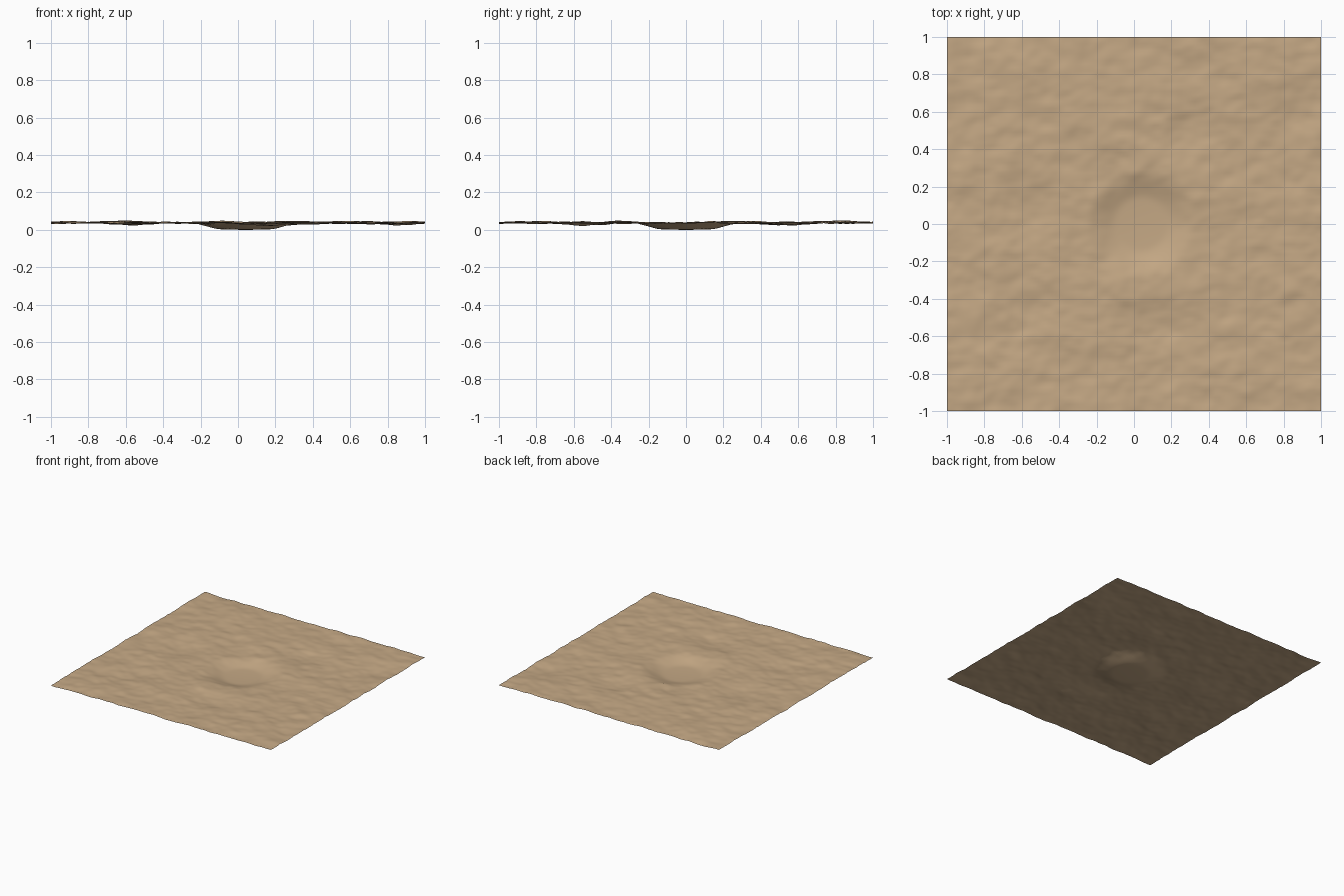
import bpy, bmesh, math
from mathutils import Vector, noise

if "Cube" in bpy.data.objects:
    bpy.data.objects.remove(bpy.data.objects["Cube"])

N = 110                       # grid resolution
CX, CY = 0.04, 0.0            # crater centre

# broad hollows and swells: x, y, radius, height
SWELLS = [(0.30, 0.53, .13, -.014), (0.10, -0.55, .13, -.014),
          (-0.55, 0.12, .13, -.012), (0.84, 0.58, .13, -.012),
          (-0.60, -0.50, .14, -.010), (0.62, 0.42, .12, -.008),
          (0.12, 0.68, .13, .008), (-0.06, -0.40, .11, .007),
          (-0.66, 0.30, .14, .007), (0.68, 0.76, .14, .008),
          (0.28, 0.25, .14, .008), (-0.60, 0.80, .18, .008),
          (0.60, -0.80, .18, .007), (0.42, -0.35, .14, .005)]


def smooth(a, b, t):
    t = max(0.0, min(1.0, (t - a) / (b - a)))
    return t * t * (3 - 2 * t)


def height(x, y):
    # rolling ground with fine ripples stretched along x
    broad = sum(h * math.exp(-((x - a)**2 + (y - b)**2) / (2 * (r * .7)**2))
                for a, b, r, h in SWELLS)
    mid = 0.006 * noise.noise(Vector((x * 4.0, y * 4.5, 3.1)))
    fine = (0.0065 * noise.noise(Vector((x * 8, y * 11, 7.7)))
            + 0.0035 * noise.noise(Vector((x * 17, y * 24, 1.3))))
    ground = 0.039 + broad + mid + fine
    ground = max(0.011, min(0.06, ground))
    # smooth shallow crater in the middle
    r = math.hypot(x - CX, y - CY)
    floor = 0.001 + 0.006 * (r / 0.2)**2
    k = smooth(0.13, 0.30, r)
    return floor * (1 - k) + ground * k


# terrain sheet
bm = bmesh.new()
bmesh.ops.create_grid(bm, x_segments=N, y_segments=N, size=1.0)
for v in bm.verts:
    v.co.z = height(v.co.x, v.co.y)
low = min(v.co.z for v in bm.verts)
for v in bm.verts:
    v.co.z -= low
for f in bm.faces:
    f.smooth = True
mesh = bpy.data.meshes.new("sand_ground")
bm.to_mesh(mesh)
bm.free()

sand = bpy.data.materials.new("sand")
sand.diffuse_color = (0.56, 0.395, 0.235, 1)
sand.use_nodes = True
sand.node_tree.nodes["Principled BSDF"].inputs["Base Color"].default_value = sand.diffuse_color
mesh.materials.append(sand)
ground = bpy.data.objects.new("sand_ground", mesh)
bpy.context.collection.objects.link(ground)
